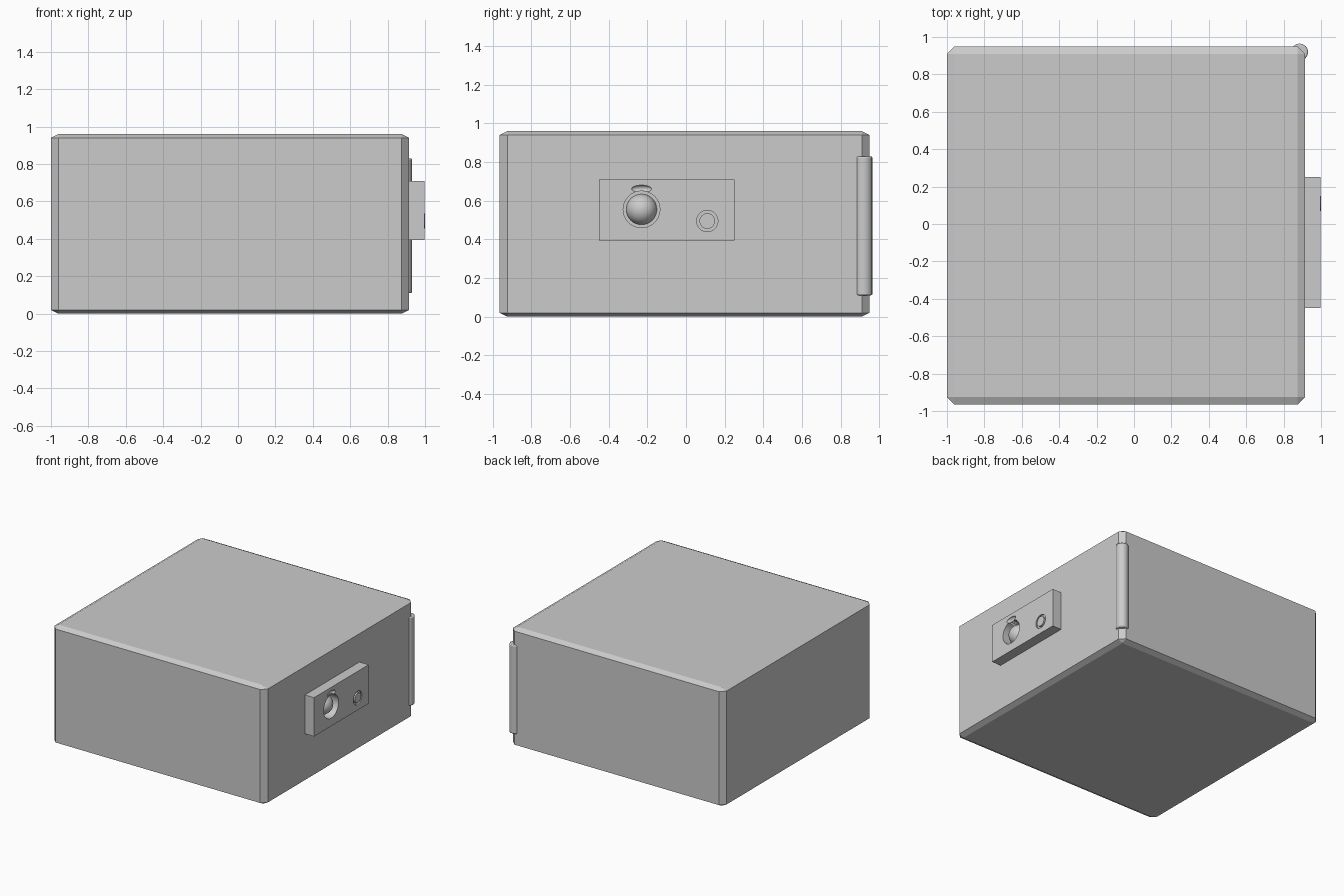
import bpy, math
from mathutils import Matrix

if "Cube" in bpy.data.objects:
    bpy.data.objects.remove(bpy.data.objects["Cube"])


def box(name, lo, hi):
    bpy.ops.mesh.primitive_cube_add(size=1)
    o = bpy.context.object
    o.name = name
    size = [b - a for a, b in zip(lo, hi)]
    mid = [(a + b) / 2 for a, b in zip(lo, hi)]
    o.data.transform(Matrix.Translation(mid) @ Matrix.Diagonal((*size, 1)))
    return o


def cyl_x(name, x0, x1, y, z, r, n=32):
    bpy.ops.mesh.primitive_cylinder_add(vertices=n, radius=r, depth=x1 - x0,
        location=((x0 + x1) / 2, y, z), rotation=(0, math.pi / 2, 0))
    o = bpy.context.object
    o.name = name
    bpy.ops.object.shade_smooth_by_angle()
    return o


def ball(name, loc, scale):
    bpy.ops.mesh.primitive_uv_sphere_add(segments=32, ring_count=16, radius=1,
        location=loc, rotation=(0, math.pi / 2, 0))
    o = bpy.context.object
    o.name = name
    o.scale = scale
    bpy.ops.object.shade_smooth_by_angle()
    return o


def cut(target, cutter):
    m = target.modifiers.new("cut", 'BOOLEAN')
    m.operation = 'DIFFERENCE'
    m.solver = 'EXACT'
    m.object = cutter
    cutter.hide_render = True
    cutter.hide_set(True)


# safe body: chamfered cube, then flattened so the chamfers flatten with it
body = box("safe_body", (-1, -0.965, 0), (0.915, 0.95, 1.915))
bev = body.modifiers.new("chamfer", 'BEVEL')
bev.width = 0.04
bev.segments = 1
body.scale.z = 0.96 / 1.915

# lock panel on the right side
panel = box("lock_panel", (0.90, -0.45, 0.395), (0.997, 0.25, 0.71))
cut(panel, cyl_x("dial_hole_cutter", 0.925, 1.05, -0.23, 0.555, 0.095))
cut(panel, cyl_x("button_hole_cutter", 0.985, 1.05, 0.11, 0.495, 0.055))

# arched notch above the dial
cut(panel, ball("notch_cutter", (1.0, -0.23, 0.661), (0.020, 0.052, 0.02)))

# recessed dial knob and button
ball("dial_knob", (0.918, -0.23, 0.555), (0.08, 0.08, 0.08))
cyl_x("lock_button", 0.975, 0.999, 0.11, 0.495, 0.04)

# hinge barrel on the back right corner
bpy.ops.mesh.primitive_cylinder_add(vertices=16, radius=0.046, depth=0.72,
    location=(0.885, 0.919, 0.47))
hinge = bpy.context.object
hinge.name = "hinge_barrel"
hb = hinge.modifiers.new("rounded_ends", 'BEVEL')
hb.width = 0.008
hb.segments = 2
hb.limit_method = 'ANGLE'
hb.angle_limit = math.radians(50)
bpy.ops.object.shade_smooth_by_angle()
